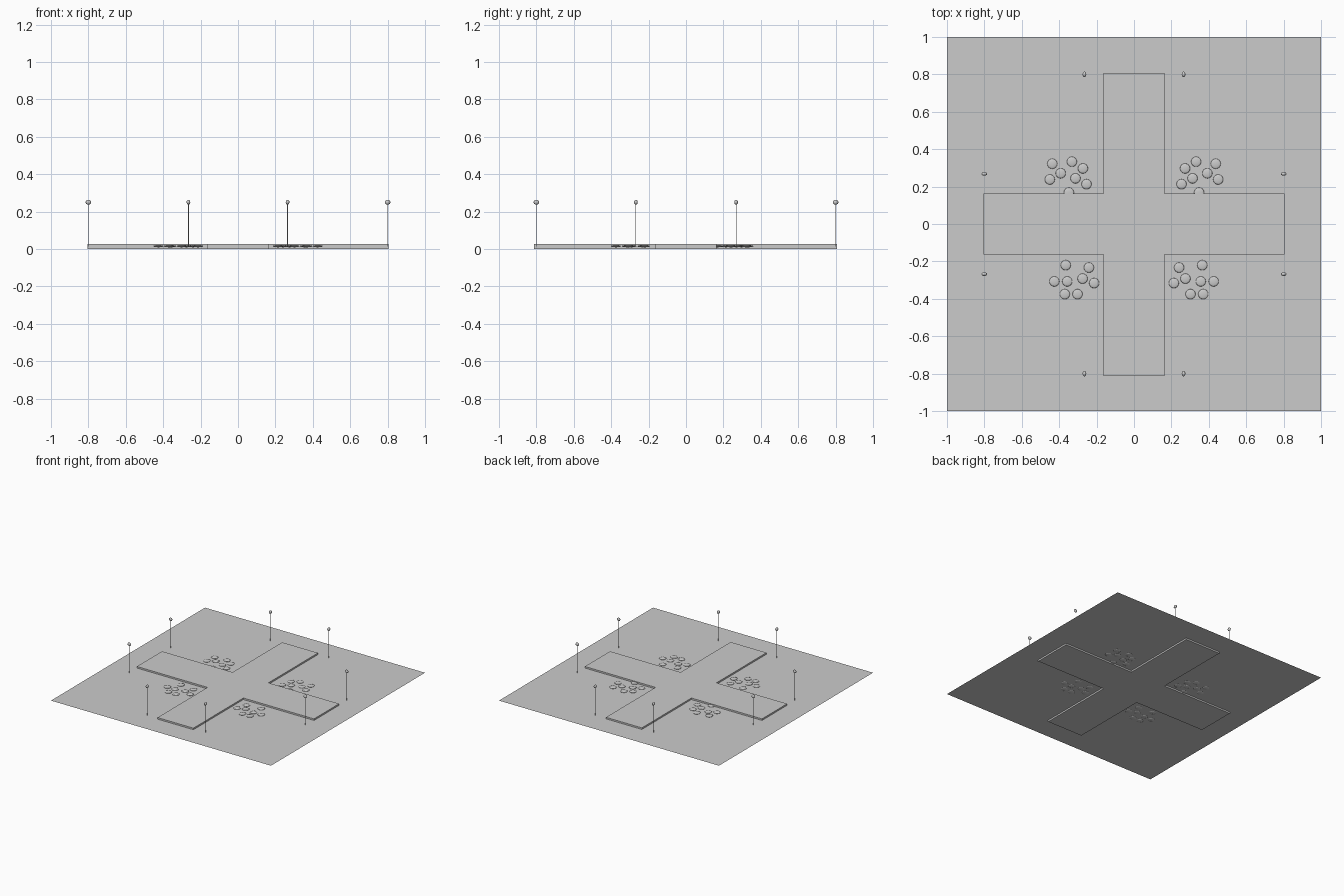
import bpy, bmesh
from mathutils import Matrix, Vector

if "Cube" in bpy.data.objects:
    bpy.data.objects.remove(bpy.data.objects["Cube"])

PLANE_Z = 0.013


def finish(bm, name, smooth=False):
    me = bpy.data.meshes.new(name)
    bm.to_mesh(me)
    bm.free()
    for p in me.polygons:
        p.use_smooth = smooth
    ob = bpy.data.objects.new(name, me)
    bpy.context.collection.objects.link(ob)
    return ob


def ellipsoid(name, centre, radii, seg=16, rings=10):
    bm = bmesh.new()
    m = Matrix.Translation(centre) @ Matrix.Diagonal((*radii, 1))
    bmesh.ops.create_uvsphere(bm, u_segments=seg, v_segments=rings, radius=1, matrix=m)
    return finish(bm, name, True)


# Flat ground sheet
bm = bmesh.new()
bmesh.ops.create_grid(bm, x_segments=1, y_segments=1, size=1,
                      matrix=Matrix.Translation((0, 0, PLANE_Z)))
finish(bm, "ground_sheet")

# Crossroads slab, passing through the ground sheet
x, w, n, s = 0.805, 0.163, 0.806, -0.812
outline = [(-w, s), (w, s), (w, -w), (x, -w), (x, w), (w, w),
           (w, n), (-w, n), (-w, w), (-x, w), (-x, -w), (-w, -w)]
bm = bmesh.new()
face = bm.faces.new([bm.verts.new((px, py, 0)) for px, py in outline])
top = bmesh.ops.extrude_face_region(bm, geom=[face])
bmesh.ops.translate(bm, vec=(0, 0, 0.026),
                    verts=[v for v in top["geom"] if isinstance(v, bmesh.types.BMVert)])
bmesh.ops.recalc_face_normals(bm, faces=bm.faces)
finish(bm, "crossroads")

# Flattened shrubs in four clusters, mirrored left and right
shrubs = [(.332, .333), (.437, .322), (.273, .297), (.392, .271),
          (.313, .244), (.254, .213), (.450, .238), (.348, .168),
          (.365, -.220), (.241, -.233), (.275, -.292), (.357, -.307),
          (.426, -.307), (.213, -.316), (.302, -.375), (.370, -.375)]
for side in (-1, 1):
    for px, py in shrubs:
        ellipsoid("shrub", Vector((side * px, py, PLANE_Z + 0.002)), (0.027, 0.027, 0.006))

# Street lamps beside each arm end: thin pole and a head stretched along the arm
for sx in (-1, 1):
    for sy in (-1, 1):
        for px, py, radii in ((0.265, 0.80, (0.010, 0.015, 0.013)),
                              (0.80, 0.268, (0.015, 0.010, 0.013))):
            cx, cy = sx * px, sy * py
            bm = bmesh.new()
            bmesh.ops.create_cone(bm, cap_ends=True, segments=8, radius1=0.0017,
                                  radius2=0.0017, depth=0.25 - PLANE_Z,
                                  matrix=Matrix.Translation((cx, cy, (0.25 + PLANE_Z) / 2)))
            finish(bm, "lamp_pole")
            ellipsoid("lamp_head", Vector((cx, cy, 0.25)), radii, 12, 8)
